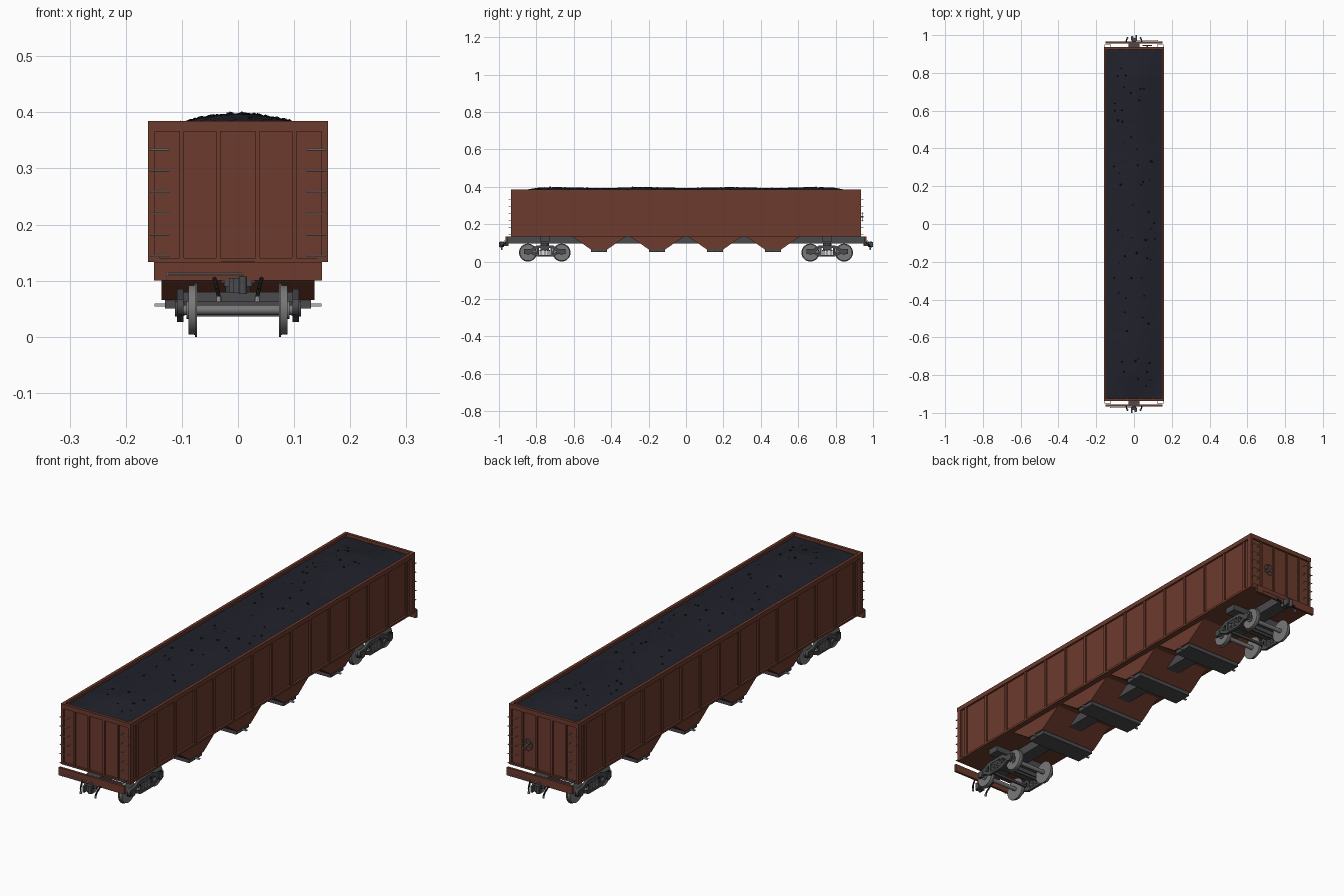
import bpy, bmesh, math, random
from mathutils import Matrix, Vector

random.seed(4)
cube = bpy.data.objects.get("Cube")
if cube:
    bpy.data.objects.remove(cube, do_unlink=True)


def material(name, r, g, b):
    m = bpy.data.materials.new(name)
    m.use_nodes = True
    m.diffuse_color = (r, g, b, 1)
    m.node_tree.nodes["Principled BSDF"].inputs["Base Color"].default_value = (r, g, b, 1)
    return m


RED = material("oxide red", 0.15, 0.043, 0.026)
COAL = material("coal", 0.015, 0.015, 0.024)
LUMP = material("coal lump", 0.007, 0.007, 0.01)
IRON = material("dark iron", 0.07, 0.07, 0.076)
STEEL = material("wheel steel", 0.19, 0.19, 0.195)
BRIGHT = material("bright steel", 0.45, 0.45, 0.46)
RUBBER = material("black rubber", 0.015, 0.015, 0.016)


def box(bm, x0, x1, y0, y1, z0, z1):
    mat = Matrix.Translation(((x0 + x1) / 2, (y0 + y1) / 2, (z0 + z1) / 2))
    mat = mat @ Matrix.Diagonal((abs(x1 - x0), abs(y1 - y0), abs(z1 - z0), 1))
    bmesh.ops.create_cube(bm, size=1, matrix=mat)


def rod(bm, a, b, r, r2=None, n=16):
    a, b = Vector(a), Vector(b)
    d = b - a
    mat = Matrix.Translation((a + b) / 2) @ d.to_track_quat("Z", "Y").to_matrix().to_4x4()
    bmesh.ops.create_cone(bm, cap_ends=True, segments=n, radius1=r,
                          radius2=r if r2 is None else r2, depth=d.length, matrix=mat)


def link(name, mesh):
    ob = bpy.data.objects.new(name, mesh)
    bpy.context.collection.objects.link(ob)
    return ob


def finish(bm, name, mat, smooth=False, twin=False):
    """Turn a bmesh into an object; twin adds a copy turned to the other end."""
    bmesh.ops.recalc_face_normals(bm, faces=bm.faces)
    mesh = bpy.data.meshes.new(name)
    bm.to_mesh(mesh)
    bm.free()
    mesh.materials.append(mat)
    ob = link(name, mesh)
    if smooth:
        bpy.ops.object.select_all(action="DESELECT")
        ob.select_set(True)
        bpy.context.view_layer.objects.active = ob
        bpy.ops.object.shade_smooth_by_angle(angle=math.radians(35))
    if twin:
        link("rear_" + name, ob.data).rotation_euler.z = math.pi
    return ob


def extrude_x(bm, points, x0, x1):
    """Prism from a (y, z) outline."""
    face = bm.faces.new([bm.verts.new((x0, y, z)) for y, z in points])
    new = bmesh.ops.extrude_face_region(bm, geom=[face])["geom"]
    bmesh.ops.translate(bm, vec=(x1 - x0, 0, 0),
                        verts=[v for v in new if isinstance(v, bmesh.types.BMVert)])


W, L, BASE, TOP = 0.16, 0.936, 0.133, 0.385

# Body shell
bm = bmesh.new()
box(bm, -0.152, 0.152, -0.928, 0.928, BASE, 0.37)
finish(bm, "body", RED)

# Top rim and bottom rail
bm = bmesh.new()
for s in (-1, 1):
    box(bm, s * 0.148, s * W, -L, L, 0.366, TOP)
    box(bm, -0.148, 0.148, s * 0.924, s * L, 0.366, TOP)
    box(bm, s * 0.14, s * W, -L, L, BASE, 0.142)
    box(bm, -0.14, 0.14, s * 0.92, s * L, BASE, 0.14)
finish(bm, "rim_and_rail", RED)

# Ribs on sides and ends, corner posts
bm = bmesh.new()
for s in (-1, 1):
    for i in range(-7, 8):
        y = i * 0.1265
        box(bm, s * 0.15, s * 0.158, y - 0.006, y + 0.006, BASE, 0.375)
    for x in (-0.1, -0.035, 0.035, 0.1):
        box(bm, x - 0.004, x + 0.004, s * 0.92, s * 0.934, 0.14, 0.375)
    for t in (-1, 1):
        box(bm, t * 0.149, t * W, s * 0.915, s * 0.935, BASE, 0.375)
finish(bm, "ribs", RED)

# Heaped load
bm = bmesh.new()


def heap(x, y):
    across = math.cos(min(abs(x) / 0.15, 1) * math.pi / 2) ** 1.3
    along = min(1, (0.928 - abs(y)) / 0.14)
    return 0.372 + across * along * (0.0235 - 0.002 * math.cos(math.tau * y / 0.46))


bmesh.ops.create_grid(bm, x_segments=24, y_segments=120, size=1,
                      matrix=Matrix.Diagonal((0.15, 0.926, 1, 1)))
for v in bm.verts:
    v.co.z = heap(v.co.x, v.co.y) + random.uniform(-0.0012, 0.0012)
load = finish(bm, "coal_load", COAL)
load.data.polygons.foreach_set("use_smooth", [True] * len(load.data.polygons))

# Loose lumps
bm = bmesh.new()
for i in range(60):
    x, y = random.uniform(-0.11, 0.11), random.uniform(-0.88, 0.88)
    spot = Matrix.Translation((x, y, heap(x, y) - 0.002))
    spot = spot @ Matrix.Rotation(random.uniform(0, 6), 4, "X")
    bmesh.ops.create_icosphere(bm, subdivisions=1, radius=random.uniform(0.004, 0.007), matrix=spot)
finish(bm, "coal_lumps", LUMP)

# Hopper bays with doors and door levers
bays, doors, levers = bmesh.new(), bmesh.new(), bmesh.new()
for y in (-0.465, -0.155, 0.155, 0.465):
    outline = [(y - 0.153, 0.14), (y - 0.045, 0.066), (y + 0.045, 0.066), (y + 0.153, 0.14)]
    extrude_x(bays, outline, -0.136, 0.136)
    box(doors, -0.13, 0.13, y - 0.042, y + 0.042, 0.05, 0.067)
    for s in (-1, 1):
        box(levers, s * 0.12, s * 0.149, y - 0.004, y + 0.004, 0.054, 0.059)
finish(bays, "hopper_bays", RED)
finish(doors, "hopper_doors", IRON)
finish(levers, "door_levers", BRIGHT)

# Centre sill and bolsters
bm = bmesh.new()
box(bm, -0.03, 0.03, -0.957, 0.957, 0.096, 0.134)
for s in (-1, 1):
    box(bm, -0.12, 0.12, s * 0.73, s * 0.78, 0.108, 0.134)
    rod(bm, (0, s * 0.755, 0.07), (0, s * 0.755, 0.1), 0.022)
finish(bm, "centre_sill", IRON)

# End sill
bm = bmesh.new()
box(bm, -0.15, 0.15, -0.965, -0.955, 0.1, 0.133)
finish(bm, "end_sill", RED, twin=True)

# End ladders
bm = bmesh.new()
for s in (-1, 1):
    for i in range(6):
        z = 0.144 + i * 0.038
        rod(bm, (s * 0.122, -0.948, z), (s * 0.157, -0.948, z), 0.0016, n=6)
        for x in (0.1235, 0.1555):
            rod(bm, (s * x, -0.927, z), (s * x, -0.948, z), 0.0014, n=6)
# Uncoupling lever
rod(bm, (-0.126, -0.97, 0.112), (0.008, -0.97, 0.112), 0.0015, n=6)
rod(bm, (-0.126, -0.97, 0.113), (-0.126, -0.972, 0.102), 0.0015, n=6)
rod(bm, (0.008, -0.97, 0.112), (0.008, -0.978, 0.102), 0.0015, n=6)
finish(bm, "ladder_and_lever", BRIGHT, twin=True)

# Coupler
bm = bmesh.new()
box(bm, -0.01, 0.01, -0.978, -0.95, 0.083, 0.1)
box(bm, -0.025, 0.025, -0.966, -0.955, 0.09, 0.1)
box(bm, -0.016, 0.016, -0.984, -0.972, 0.078, 0.105)
box(bm, -0.016, -0.008, -1.0, -0.982, 0.078, 0.105)
rod(bm, (0.009, -0.988, 0.076), (0.009, -0.988, 0.107), 0.007, n=12)
finish(bm, "coupler", IRON, twin=True)

# Brake hoses with fittings
hoses, tips = bmesh.new(), bmesh.new()
for s in (-1, 1):
    rod(hoses, (s * 0.042, -0.964, 0.104), (s * 0.037, -0.982, 0.084), 0.0035, n=8)
    rod(hoses, (s * 0.037, -0.982, 0.084), (s * 0.034, -0.985, 0.07), 0.0035, n=8)
    rod(tips, (s * 0.034, -0.985, 0.071), (s * 0.034, -0.986, 0.062), 0.0045, n=8)
finish(hoses, "brake_hoses", RUBBER, smooth=True, twin=True)
finish(tips, "hose_fittings", BRIGHT, smooth=True, twin=True)

# Brake wheel on the rear end
hub = Vector((0.07, 0.945, 0.24))
bm = bmesh.new()
rim = [hub + Vector((math.cos(a), 0, math.sin(a))) * 0.024
       for a in (math.tau * i / 20 for i in range(20))]
for i, p in enumerate(rim):
    rod(bm, p, rim[(i + 1) % 20], 0.002, n=6)
    if i % 4 == 0:
        rod(bm, hub, p, 0.0018, n=6)
rod(bm, hub - Vector((0, 0.02, 0)), hub + Vector((0, 0.003, 0)), 0.005, n=10)
finish(bm, "brake_wheel", STEEL)

# Trucks: wheelsets
bm = bmesh.new()
for y in (-0.845, -0.665):
    rod(bm, (-0.108, y, 0.048), (0.108, y, 0.048), 0.009)
    for s in (-1, 1):
        rod(bm, (s * 0.073, y, 0.048), (s * 0.077, y, 0.048), 0.048, n=32)
        rod(bm, (s * 0.077, y, 0.048), (s * 0.088, y, 0.048), 0.0445, 0.0435, n=32)
        rod(bm, (s * 0.088, y, 0.048), (s * 0.092, y, 0.048), 0.016, n=20)
finish(bm, "wheelsets", STEEL, smooth=True, twin=True)

# Trucks: cast side frames with windows
half = [(0.045, 0.085), (0.075, 0.068), (0.11, 0.066), (0.11, 0.04), (0.075, 0.042), (0.04, 0.026)]
outer = half + [(-y, z) for y, z in reversed(half)]
window = [(-0.03, 0.036), (0.03, 0.036), (0.03, 0.072), (-0.03, 0.072)]
slot = [(0.042, 0.042), (0.066, 0.053), (0.042, 0.07)]
curve = bpy.data.curves.new("side_frame_outline", "CURVE")
curve.dimensions, curve.fill_mode, curve.extrude = "2D", "BOTH", 0.006
for loop in (outer, window, slot, [(-y, z) for y, z in slot]):
    sp = curve.splines.new("POLY")
    sp.points.add(len(loop) - 1)
    for p, (y, z) in zip(sp.points, loop):
        p.co = (y, z, 0, 1)
    sp.use_cyclic_u = True
flat = link("side_frame_outline", curve)
bpy.context.view_layer.update()
frame = bpy.data.meshes.new_from_object(flat.evaluated_get(bpy.context.evaluated_depsgraph_get()))
bpy.data.objects.remove(flat, do_unlink=True)
upright = Matrix(((0, 0, 1, 0), (1, 0, 0, 0), (0, 1, 0, 0), (0, 0, 0, 1)))
bm = bmesh.new()
for s in (-1, 1):
    copy = frame.copy()
    copy.transform(Matrix.Translation((s * 0.103, -0.755, 0)) @ upright)
    bm.from_mesh(copy)
    bpy.data.meshes.remove(copy)
    for y in (-0.845, -0.665):
        rod(bm, (s * 0.1, y, 0.05), (s * 0.112, y, 0.05), 0.014)
# Bolster and brake beams
box(bm, -0.107, 0.107, -0.778, -0.732, 0.062, 0.08)
for y in (-0.79, -0.72):
    box(bm, -0.085, 0.085, y - 0.004, y + 0.004, 0.036, 0.046)
finish(bm, "truck_frames", IRON, twin=True)
bpy.data.meshes.remove(frame)

# Trucks: coil springs
bm = bmesh.new()
for s in (-1, 1):
    for y in (-0.775, -0.755, -0.735):
        for i in range(4):
            z = 0.037 + i * 0.0065
            rod(bm, (s * 0.103, y, z), (s * 0.103, y, z + 0.0045), 0.008, n=12)
finish(bm, "springs", STEEL, twin=True)
